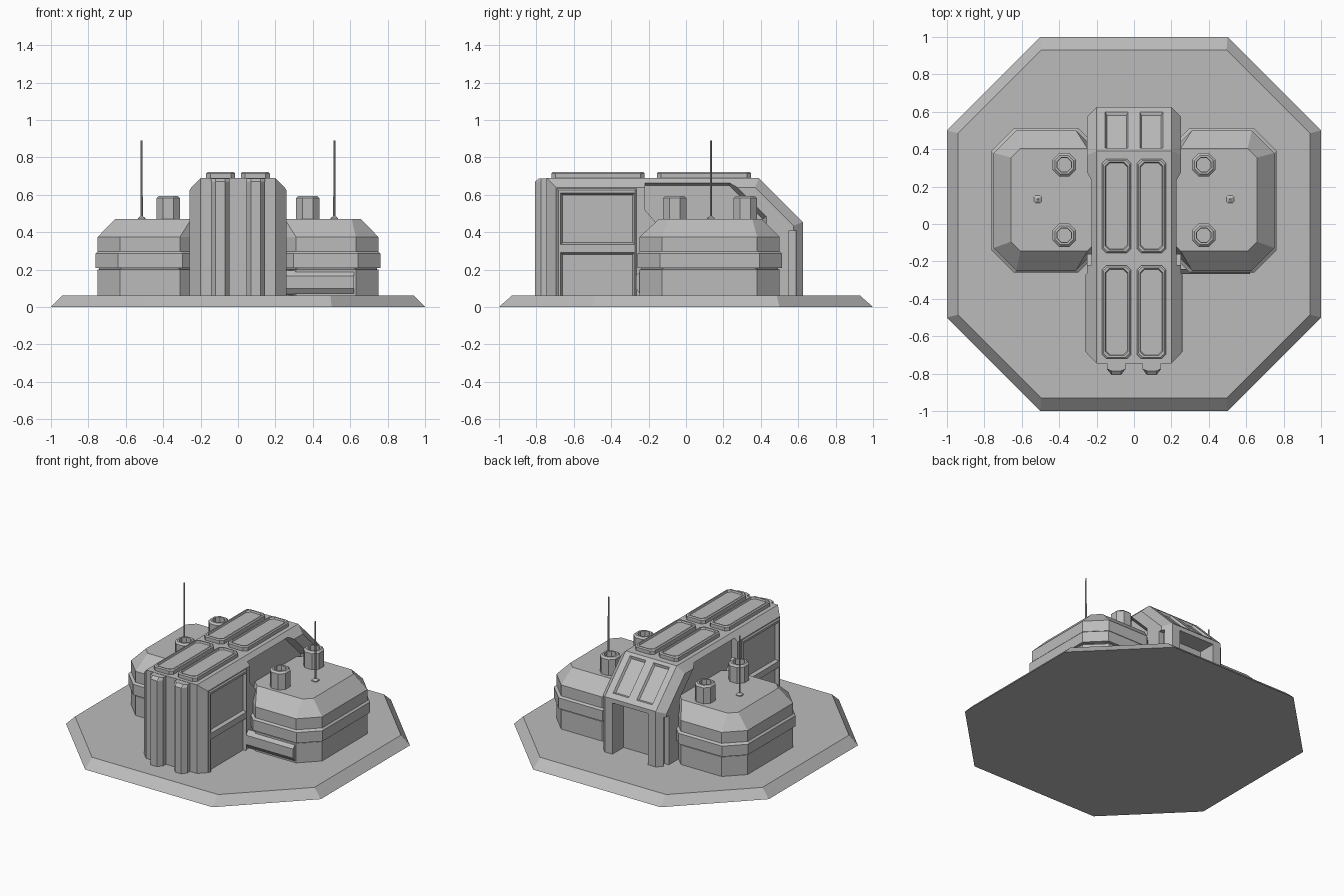
import bpy, bmesh

if "Cube" in bpy.data.objects:
    bpy.data.objects.remove(bpy.data.objects["Cube"], do_unlink=True)

grey = bpy.data.materials.new("concrete_grey")
grey.use_nodes = True
COLOUR = (0.5, 0.5, 0.5, 1)
grey.diffuse_color = COLOUR
grey.node_tree.nodes["Principled BSDF"].inputs["Base Color"].default_value = COLOUR


def finish(name, bm):
    bmesh.ops.recalc_face_normals(bm, faces=bm.faces)
    mesh = bpy.data.meshes.new(name)
    bm.to_mesh(mesh)
    bm.free()
    mesh.materials.append(grey)
    ob = bpy.data.objects.new(name, mesh)
    bpy.context.collection.objects.link(ob)
    return ob


def loft_mesh(rings):
    """Skin a stack of equal-sized rings and cap both ends."""
    bm = bmesh.new()
    loops = [[bm.verts.new(p) for p in ring] for ring in rings]
    n = len(loops[0])
    for a, b in zip(loops, loops[1:]):
        for i in range(n):
            j = (i + 1) % n
            bm.faces.new((a[i], a[j], b[j], b[i]))
    bm.faces.new(loops[0])
    bm.faces.new(loops[-1])
    return bm


def loft(name, rings):
    return finish(name, loft_mesh(rings))


def clipped(x0, x1, y0, y1, c, z, inset=0):
    """Rectangle with clipped corners, as a ring at height z."""
    x0, x1, y0, y1 = x0 + inset, x1 - inset, y0 + inset, y1 - inset
    pts = [(x0 + c, y0), (x1 - c, y0), (x1, y0 + c), (x1, y1 - c),
           (x1 - c, y1), (x0 + c, y1), (x0, y1 - c), (x0, y0 + c)]
    return [(x, y, z) for x, y in pts]


def mirror(rings, s):
    return [[(x * s, y, z) for x, y, z in ring] for ring in rings]


def across(x, profile):
    """Place a (y, z) profile at a given x."""
    return [(x, y, z) for y, z in profile]


def rect(a0, a1, b0, b1, grow=0):
    return [(a0 - grow, b0 - grow), (a1 + grow, b0 - grow),
            (a1 + grow, b1 + grow), (a0 - grow, b1 + grow)]


def carve(ob, cutters):
    for c in cutters:
        m = ob.modifiers.new("cut", "BOOLEAN")
        m.operation, m.solver, m.object = "DIFFERENCE", "EXACT", c
    bpy.context.view_layer.update()
    dg = bpy.context.evaluated_depsgraph_get()
    mesh = bpy.data.meshes.new_from_object(ob.evaluated_get(dg))
    ob.modifiers.clear()
    ob.data = mesh


# Octagonal ground slab
loft("ground_slab", [clipped(-1, 1, -1, 1, 0.5, 0),
                     clipped(-0.94, 0.94, -0.93, 0.93, 0.445, 0.062)])

# Central hall: side profile with every long edge chamfered
hall_profile = [(-0.745, 0.05), (-0.745, 0.69), (0.39, 0.69), (0.625, 0.455), (0.625, 0.05)]
bm = loft_mesh([across(-0.25, hall_profile), across(0.25, hall_profile)])
rim = [e for e in bm.edges
       if abs(e.verts[0].co.x - e.verts[1].co.x) < 0.01
       and max(v.co.z for v in e.verts) > 0.1]
bmesh.ops.bevel(bm, geom=rim, offset=0.05, segments=1, affect="EDGES")
hall = finish("central_hall", bm)

# Cutters: side recesses, wall panels, pillar slots, sloped windows, rear doorway
panels = [(-0.66, -0.285, 0.345, 0.6), (-0.66, -0.285, 0.03, 0.28)]
recess_in = [(-0.16, 0.3), (-0.16, 0.45), (-0.22, 0.52), (-0.22, 0.65),
             (0.23, 0.65), (0.41, 0.47), (0.41, 0.3)]
recess_out = [(-0.16, 0.3), (-0.16, 0.45), (-0.22, 0.52), (-0.22, 0.675),
              (0.24, 0.675), (0.43, 0.485), (0.43, 0.3)]
slot = rect(0.55, 0.588, 0.03, 0.41)
hall_cutters, panel_cutters = [], {1: [], -1: []}
for s in (1, -1):
    hall_cutters.append(loft("recess_cutter", mirror(
        [across(0.205, recess_in), across(0.252, recess_out), across(0.3, recess_out)], s)))
    hall_cutters.append(loft("slot_cutter", mirror(
        [across(0.215, slot), across(0.3, slot)], s)))
    for p in panels:
        panel_cutters[s].append(loft("panel_cutter", mirror(
            [across(x, rect(*p, grow)) for x, grow in
             ((0.238, 0), (0.262, 0.012), (0.3, 0.012))], s)))
    window = []
    for depth, grow in ((0.015, 0), (-0.002, 0.01), (-0.05, 0.01)):
        d = depth * 0.707
        window.append([(x, y - d, 1.08 - y - d)
                       for x, y in rect(0.04, 0.145, 0.415, 0.59, grow)])
    hall_cutters.append(loft("window_cutter", mirror(window, s)))
door = rect(0.5, 0.75, 0.02, 0.425)
hall_cutters.append(loft("door_cutter", [across(-0.14, door), across(0.14, door)]))
all_cutters = hall_cutters + panel_cutters[1] + panel_cutters[-1]
carve(hall, all_cutters)

for s, side in ((1, "left"), (-1, "right")):
    # Framed wall plate on the front block
    plate = loft(side + "_wall_frame", mirror(
        [across(0.23, rect(-0.69, -0.265, 0.05, 0.635)),
         across(0.252, rect(-0.69, -0.265, 0.05, 0.635)),
         across(0.259, rect(-0.683, -0.272, 0.05, 0.625))], s))
    carve(plate, panel_cutters[s])

    # Front pillar with sloped cap
    def pillar(z, front):
        return [(0.145, -0.73, z), (0.145, -0.775, z), (0.12, front, z),
                (0.07, front, z), (0.045, -0.775, z), (0.045, -0.73, z)]
    loft(side + "_front_pillar", mirror(
        [pillar(0.05, -0.808), pillar(0.67, -0.808), pillar(0.688, -0.785)], s))

    # Raised roof panels with sunken centres
    for name, y0, y1 in (("front", -0.72, -0.222), ("rear", -0.155, 0.347)):
        loft(f"{side}_{name}_roof_panel", mirror(
            [clipped(0.016, 0.17, y0, y1, 0.022, z, i) for z, i in
             ((0.68, 0), (0.715, 0), (0.722, 0.007), (0.722, 0.016), (0.71, 0.02))], s))

    # Side pod: wall, groove, band, upper wall and sloped roof
    pod = [clipped(0.19, 0.75, -0.248, 0.5, 0.12, z, i) for z, i in
           ((0.05, 0), (0.2, 0), (0.203, 0.008), (0.21, 0.008), (0.21, -0.012),
            (0.285, -0.012), (0.297, 0), (0.375, 0))]
    pod.append(clipped(0.2, 0.658, -0.145, 0.405, 0.05, 0.47))
    loft(side + "_pod", mirror(pod, s))

    # Roof vents
    for name, y in (("front", -0.06), ("rear", 0.317)):
        loft(f"{side}_{name}_vent", mirror(
            [clipped(0.311, 0.435, y - 0.062, y + 0.062, c, z, i) for z, i, c in
             ((0.46, 0, 0.034), (0.583, 0, 0.034), (0.595, 0.012, 0.028),
              (0.595, 0.024, 0.022), (0.53, 0.026, 0.02))], s))

    # Antenna on a small foot
    loft(side + "_antenna", mirror(
        [clipped(0.495, 0.535, 0.113, 0.153, 0.004, z, i) for z, i in
         ((0.46, 0), (0.476, 0), (0.486, 0.014), (0.89, 0.015))], s))

# Bulging vent cover low on the front of the left pod
bulge = [(-0.24, 0.065), (-0.25, 0.075), (-0.268, 0.1), (-0.268, 0.165), (-0.24, 0.195)]
loft("left_pod_vent_cover", [across(0.24, bulge), across(0.62, bulge)])

# Remove the cutters
for c in all_cutters:
    bpy.data.objects.remove(c, do_unlink=True)
